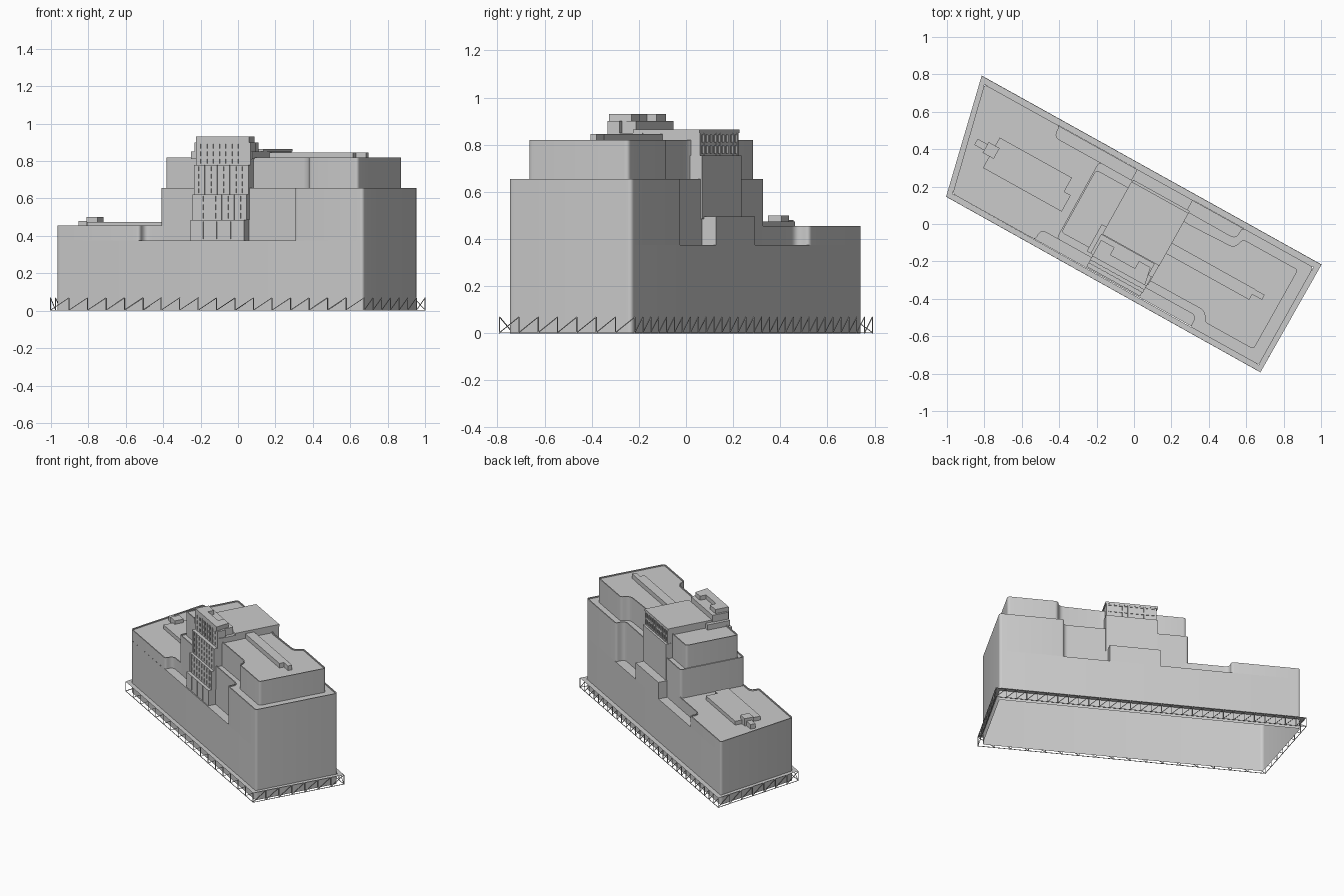
import bpy, bmesh, math
from mathutils import Vector

if "Cube" in bpy.data.objects:
    bpy.data.objects.remove(bpy.data.objects["Cube"])

YAW = -math.radians(29.07)   # the block lies diagonally; everything is built in its own u,v frame


def finish(bm, name):
    me = bpy.data.meshes.new(name)
    bm.to_mesh(me)
    bm.free()
    me.shade_smooth()
    me.set_sharp_from_angle(angle=math.radians(35))
    ob = bpy.data.objects.new(name, me)
    ob.rotation_euler.z = YAW
    bpy.context.collection.objects.link(ob)
    return ob


def rounded(points, seg=5):
    """Points are (u, v) or (u, v, radius); returns the outline with blended corners."""
    out = []
    n = len(points)
    for i, p in enumerate(points):
        c = Vector(p[:2])
        r = p[2] if len(p) > 2 else 0
        if r == 0:
            out.append(c)
            continue
        a = c + (Vector(points[i - 1][:2]) - c).normalized() * r
        b = c + (Vector(points[(i + 1) % n][:2]) - c).normalized() * r
        for k in range(seg + 1):
            t = k / seg
            out.append(a * (1 - t) ** 2 + c * 2 * t * (1 - t) + b * t * t)
    return out


def raise_faces(bm, faces, dz):
    """Extrude faces vertically and drop the originals."""
    ext = bmesh.ops.extrude_face_region(bm, geom=faces)["geom"]
    bmesh.ops.translate(bm, vec=(0, 0, dz), verts=[g for g in ext if isinstance(g, bmesh.types.BMVert)])
    old = [f for f in faces if f.is_valid]
    if old:
        bmesh.ops.delete(bm, geom=old, context="FACES_ONLY")
    return [g for g in ext if isinstance(g, bmesh.types.BMFace)]


def prism(name, points, z0, z1, parapet=0.0, bottom=False, cap=True):
    bm = bmesh.new()
    base = bm.faces.new([bm.verts.new((p.x, p.y, z0)) for p in rounded(points)])
    top = raise_faces(bm, [base], z1 - z0)
    if parapet:
        # thin rim around a slightly sunken roof
        bmesh.ops.recalc_face_normals(bm, faces=bm.faces)
        bmesh.ops.inset_region(bm, faces=top, thickness=0.007, use_even_offset=True)
        top = raise_faces(bm, top, -parapet)
    if bottom:
        bmesh.ops.holes_fill(bm, edges=[e for e in bm.edges if e.is_boundary])
    bmesh.ops.recalc_face_normals(bm, faces=bm.faces)
    if top[0].normal.z < 0:
        bmesh.ops.reverse_faces(bm, faces=bm.faces)
    if not cap:
        bmesh.ops.delete(bm, geom=top, context="FACES")
    return finish(bm, name)


def rect(u0, u1, v0, v1, r=0.0):
    return [(u0, v0, r), (u1, v0, r), (u1, v1, r), (u0, v1, r)]


def add_box(bm, u0, u1, v0, v1, z0, z1):
    for v in bmesh.ops.create_cube(bm, size=1)["verts"]:
        v.co = ((u0 + u1) / 2 + v.co.x * (u1 - u0), (v0 + v1) / 2 + v.co.y * (v1 - v0),
                (z0 + z1) / 2 + v.co.z * (z1 - z0))


def add_bar(bm, a, b, t):
    q = (b - a).to_track_quat('Z', 'Y')
    for v in bmesh.ops.create_cube(bm, size=1)["verts"]:
        v.co = (a + b) / 2 + q @ Vector((v.co.x * t, v.co.y * t, v.co.z * (b - a).length))


def window_grid(name, u0, u1, v0, v1, z0, z1, bays, rows, pier=0.4):
    """Piers and spandrels standing proud of a wall, leaving recessed windows."""
    bm = bmesh.new()
    bay = (u1 - u0) / (bays + pier)
    for i in range(bays + 1):
        add_box(bm, u0 + i * bay, u0 + (i + pier) * bay, v0, v1, z0, z1)
    h = (z1 - z0) / rows
    for j in range(rows + 1):
        z = z0 + j * h
        add_box(bm, u0, u1, v0 + 0.0015, v1 - 0.0015, max(z0, z - 0.008), min(z1, z + 0.008))
    return finish(bm, name)


# Hollow main body, terraces in its notches, and stepped roofs
R = 0.02
prism("lower_body", [(-.926, -.33, R), (.949, -.334, R), (.951, .264, R), (-1.062, .264, R)], 0, .375, cap=False)
prism("front_terrace", rect(-.46, .57, -.329, -.25), .365, .375)
prism("rear_terrace", rect(-.64, .56, .18, .263), .365, .375)
prism("left_wing", [(-.926, -.33, R), (-.42, -.33, .02), (-.42, -.268, .035), (-.3, -.268), (-.3, .2),
                    (-.6, .2, .035), (-.6, .264, .02), (-1.062, .264, R)], .375, .455, .008)
prism("middle_and_right_wing", [(-.325, -.268, R), (.53, -.268, .03), (.53, -.334, .02), (.949, -.334, R),
                                (.951, .264, R), (.515, .264, .02), (.515, .195, .035), (-.325, .2, R)],
      .375, .655, .008)
prism("upper_tier", [(-.318, -.228, R), (.56, -.222, .035), (.585, -.275, .02), (.884, -.275, R),
                     (.886, .212, R), (.55, .212, .02), (.53, .15, .03), (.24, .14, .02), (.2, .155),
                     (-.318, .155, R)], .645, .82, .008)

# Rear centre steps and windowed gallery
prism("rear_step_low", rect(-.127, .213, .1, .264), .375, .495)
prism("rear_step_high", rect(-.118, .227, .05, .205), .485, .755)
prism("gallery", rect(-.115, .222, -.13, .184), .745, .85)
prism("gallery_roof", rect(-.122, .227, -.13, .192), .85, .865, bottom=True)
window_grid("gallery_windows", -.115, .222, .18, .191, .755, .85, 9, 2)

# Front tower, stepping back as it rises, with window grids
prism("tower_base", rect(-.112, .216, -.317, -.2), .375, .485)
window_grid("tower_base_windows", -.112, .216, -.322, -.31, .375, .485, 3, 1, .9)
for name, front, z0, z1, rows in (("tower_lower", -.300, .485, .62, 3), ("tower_middle", -.282, .62, .78, 4),
                                  ("tower_upper", -.258, .78, .90, 3)):
    prism(name, rect(-.112, .220, front + .005, -.2), z0, z1)
    window_grid(name + "_windows", -.112, .220, front, front + .012, z0, z1, 8, rows, .7)

# Penthouse
prism("penthouse_base", rect(-.15, .225, -.25, -.085), .81, .85)
prism("penthouse", rect(-.127, .20, -.25, -.132), .85, .90)
prism("penthouse_crown", [(-.112, -.258), (.21, -.258), (.19, -.16), (.12, -.16), (.12, -.205),
                          (-.03, -.205), (-.03, -.16), (-.112, -.16)], .90, .93, bottom=True)

# Roof ridges and plant boxes
prism("right_roof_ridge", rect(.2, .735, -.055, .01), .80, .845)
prism("right_roof_box", rect(.735, .795, -.022, .008), .80, .845)
prism("left_roof_ridge", [(-.852, -.13), (-.37, -.13), (-.37, -.03), (-.41, -.03), (-.41, .055), (-.852, .055)],
      .44, .475)
prism("left_roof_box", rect(-.892, -.825, -.06, .005), .44, .50)
prism("left_roof_duct", rect(-.952, -.89, -.045, -.008), .44, .48)

# Street level canopy: a ring of deck around the body, on braced posts
CORNERS = [Vector((-.949, -.36, 0)), Vector((.976, -.364, 0)), Vector((.982, .297, 0)), Vector((-1.097, .297, 0))]
INNER = [Vector((-.926, -.33, 0)), Vector((.949, -.334, 0)), Vector((.951, .264, 0)), Vector((-1.062, .264, 0))]
bm = bmesh.new()
outer_v = [bm.verts.new(c + Vector((0, 0, .07))) for c in CORNERS]
inner_v = [bm.verts.new(c + Vector((0, 0, .07))) for c in INNER]
ring = [bm.faces.new((outer_v[i - 1], outer_v[i], inner_v[i], inner_v[i - 1])) for i in range(4)]
bmesh.ops.solidify(bm, geom=ring, thickness=-.006)
bmesh.ops.recalc_face_normals(bm, faces=bm.faces)
finish(bm, "canopy_deck")

bm = bmesh.new()
T = .004
UP = Vector((0, 0, .069))
for i, spacing in enumerate((.11, .10, .07, .10)):
    a, b = CORNERS[i] * .998, CORNERS[(i + 1) % 4] * .998
    n = round((b - a).length / spacing)
    for k in range(n):
        p, q = a.lerp(b, k / n), a.lerp(b, (k + 1) / n)
        add_bar(bm, p, p + UP, T)
        add_bar(bm, p + Vector((0, 0, .003)), q + UP, T * .8)
    add_bar(bm, a + Vector((0, 0, .002)), b + Vector((0, 0, .002)), T * .8)
finish(bm, "canopy_posts")
